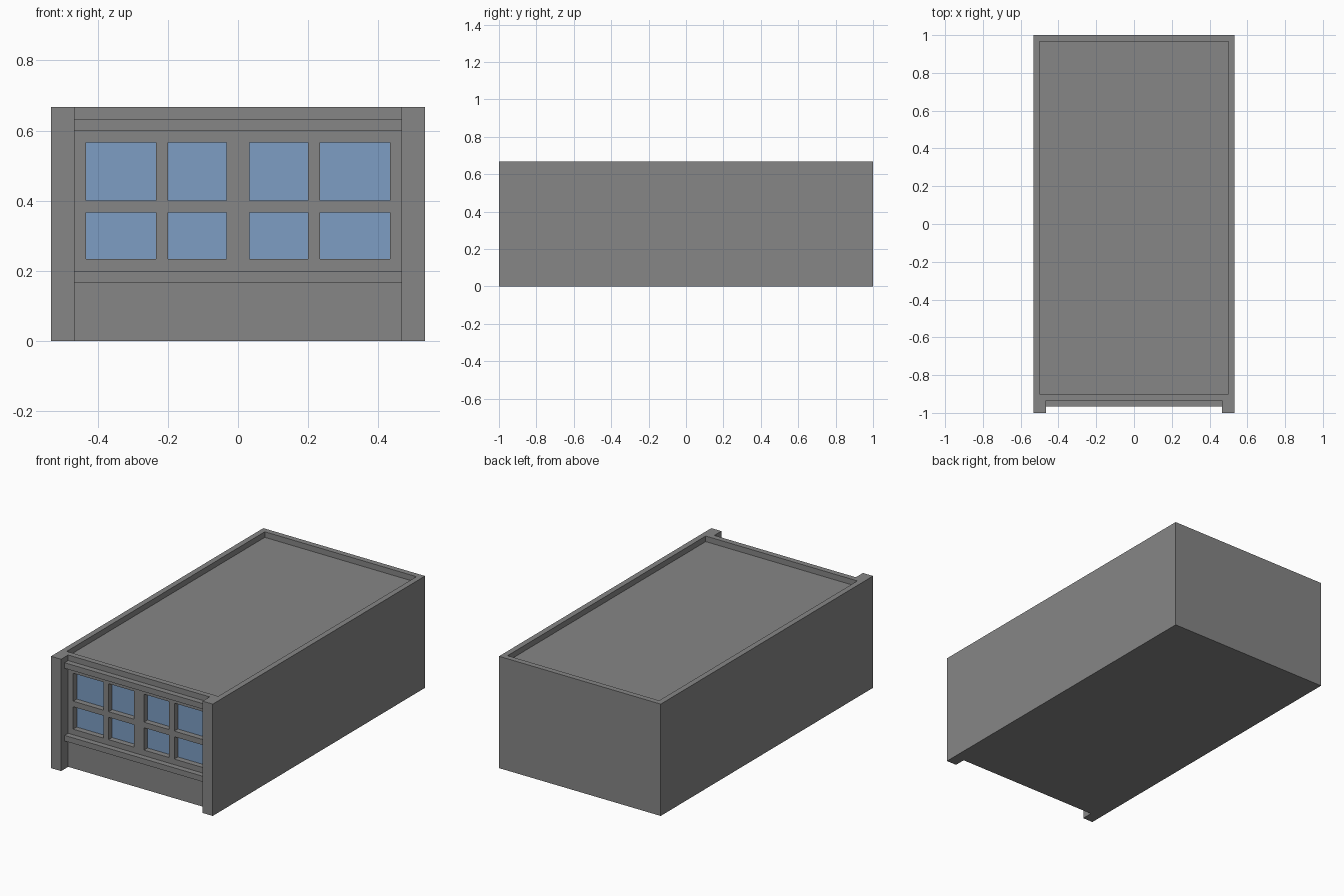
import bpy
import bmesh

cube = bpy.data.objects.get("Cube")
if cube:
    bpy.data.objects.remove(cube, do_unlink=True)


def material(name, rgb):
    m = bpy.data.materials.new(name)
    m.use_nodes = True
    m.diffuse_color = (*rgb, 1)
    bsdf = next(n for n in m.node_tree.nodes if n.type == 'BSDF_PRINCIPLED')
    bsdf.inputs["Base Color"].default_value = (*rgb, 1)
    return m


concrete = material("concrete_grey", (0.24, 0.24, 0.24))
glass = material("window_blue", (0.205, 0.34, 0.55))


def finish(bm, name, *mats):
    bmesh.ops.remove_doubles(bm, verts=bm.verts, dist=1e-4)
    mesh = bpy.data.meshes.new(name)
    bm.to_mesh(mesh)
    bm.free()
    for m in mats:
        mesh.materials.append(m)
    obj = bpy.data.objects.new(name, mesh)
    bpy.context.collection.objects.link(obj)
    return obj


def face(bm, *points, mat=0):
    f = bm.faces.new([bm.verts.new(p) for p in points])
    f.material_index = mat
    return f


U = 1 / 30                                  # building module
W, H = 16 * U, 20 * U                       # half width, height
PX = 14 * U                                 # inner edge of the corner piers
WALL, PANE, LEDGE = -28 * U, -27 * U, -29 * U
ROOF = H - U                                # sunken roof level

# Body: extruded plan with corner piers, parapet rim and sunken roof
plan = [(-W, -1), (-PX, -1), (-PX, WALL), (PX, WALL),
        (PX, -1), (W, -1), (W, 1), (-W, 1)]
inner = [(-15 * U, PANE), (15 * U, PANE), (15 * U, 29 * U), (-15 * U, 29 * U)]
bm = bmesh.new()
for i, p in enumerate(plan):
    q = plan[(i + 1) % 8]
    if i != 2:                              # the windowed front is its own part
        face(bm, (*p, 0), (*q, 0), (*q, H), (*p, H))
face(bm, *[(*p, 0) for p in reversed(plan)])
A, B, C, D, E, F, G, K = [(*p, H) for p in plan]
a, b, c, d = [(*p, H) for p in inner]
for ring in ((A, B, C, a), (C, D, b, a), (D, E, F, b),
             (F, G, c, b), (G, K, d, c), (K, A, a, d)):
    face(bm, *ring)
for i, p in enumerate(inner):
    q = inner[(i + 1) % 4]
    face(bm, (*q, ROOF), (*p, ROOF), (*p, H), (*q, H))
face(bm, *[(*p, ROOF) for p in inner])
finish(bm, "building_body", concrete)

# Front wall: grid of cells, window cells set back with glass
xs = [k * U for k in (-14, -13, -7, -6, -1, 1, 6, 7, 13, 14)]
zs = [k * U for k in (0, 7, 11, 12, 17, 20)]
bm = bmesh.new()
for i in range(len(xs) - 1):
    for j in range(len(zs) - 1):
        cell = [(xs[i], zs[j]), (xs[i + 1], zs[j]),
                (xs[i + 1], zs[j + 1]), (xs[i], zs[j + 1])]
        if i % 2 and j % 2:
            for k, (x, z) in enumerate(cell):
                x2, z2 = cell[(k + 1) % 4]
                face(bm, (x, WALL, z), (x2, WALL, z2), (x2, PANE, z2), (x, PANE, z))
            face(bm, *[(x, PANE, z) for x, z in cell], mat=1)
        else:
            face(bm, *[(x, WALL, z) for x, z in cell])
finish(bm, "front_wall_with_windows", concrete, glass)

# Ledges running between the piers
for name, z in (("lower_ledge", 5 * U), ("upper_ledge", 18 * U)):
    bm = bmesh.new()
    bmesh.ops.create_cube(bm, size=1)
    for v in bm.verts:
        v.co = (v.co.x * 2 * PX, (WALL + LEDGE) / 2 + v.co.y * U, z + U / 2 + v.co.z * U)
    finish(bm, name, concrete)
